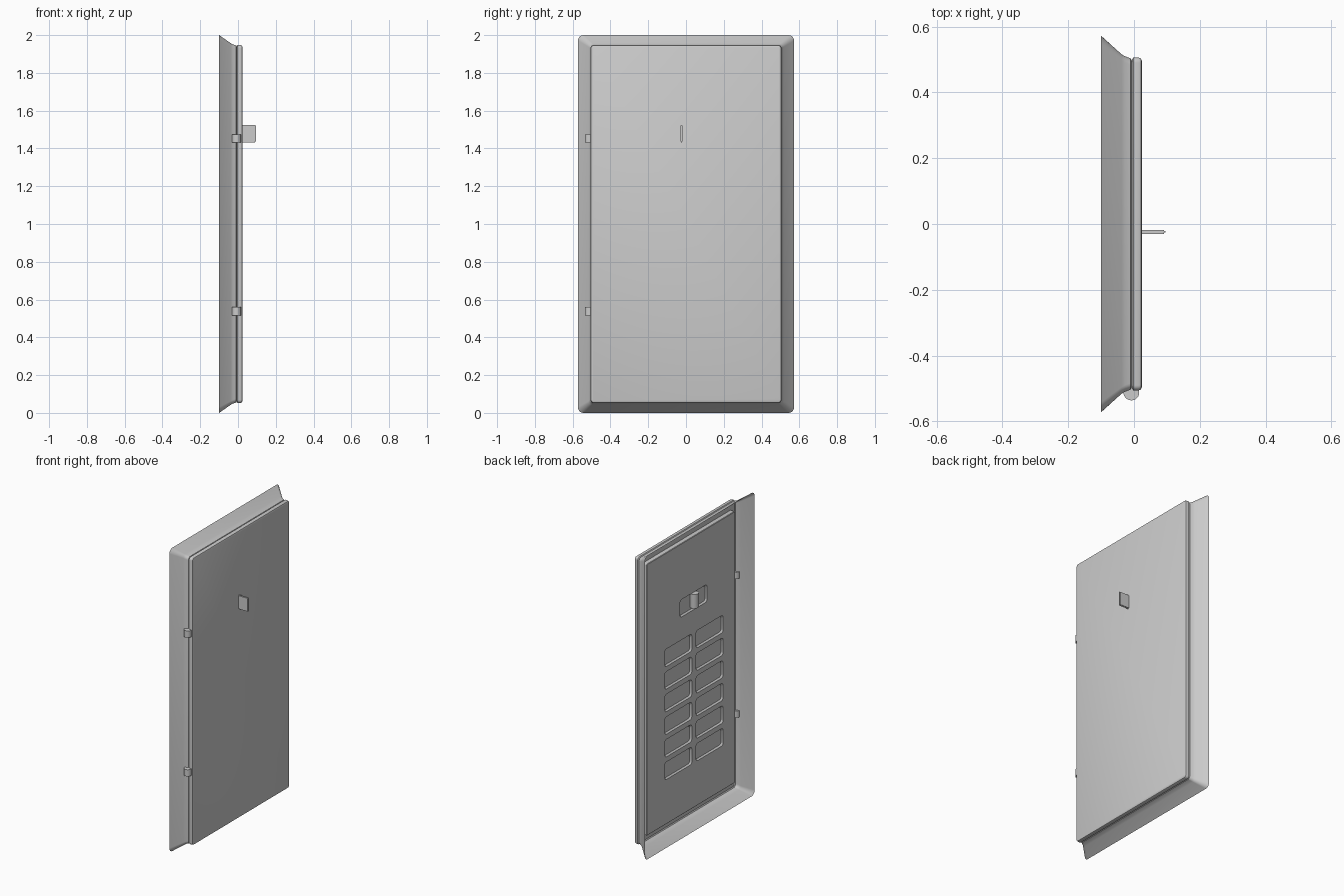
import bpy, bmesh, math
from mathutils import Vector

if "Cube" in bpy.data.objects:
    bpy.data.objects.remove(bpy.data.objects["Cube"])


def rounded_rect(x, hy, hz, r, cy=0.0, cz=1.0, n=5):
    """Rounded rectangle in the YZ plane."""
    pts = []
    for k, (sy, sz) in enumerate([(1, 1), (-1, 1), (-1, -1), (1, -1)]):
        for i in range(n + 1):
            a = math.pi / 2 * (k + i / n)
            pts.append(Vector((x, cy + sy * (hy - r) + r * math.cos(a),
                               cz + sz * (hz - r) + r * math.sin(a))))
    return pts


def loft(bm, rings, caps=True):
    loops = [[bm.verts.new(p) for p in ring] for ring in rings]
    for a, b in zip(loops, loops[1:]):
        for i in range(len(a)):
            j = (i + 1) % len(a)
            bm.faces.new((a[i], a[j], b[j], b[i]))
    if caps:
        bm.faces.new(loops[0][::-1])
        bm.faces.new(loops[-1])


def finish(bm, name, recalc=True):
    if recalc:
        bmesh.ops.recalc_face_normals(bm, faces=bm.faces)
    me = bpy.data.meshes.new(name)
    bm.to_mesh(me)
    bm.free()
    ob = bpy.data.objects.new(name, me)
    bpy.context.collection.objects.link(ob)
    bpy.ops.object.select_all(action='DESELECT')
    ob.select_set(True)
    bpy.context.view_layer.objects.active = ob
    bpy.ops.object.shade_smooth_by_angle(angle=math.radians(32))
    return ob


def cylinder(name, x, y, z0, z1, r):
    bm = bmesh.new()
    loft(bm, [[Vector((x + r * math.cos(t * math.tau / 24),
                       y + r * math.sin(t * math.tau / 24), z))
               for t in range(24)] for z in (z0, z1)])
    return finish(bm, name)


# flared sheet frame around the door: (x, half width, half height, corner radius)
bm = bmesh.new()
loft(bm, [rounded_rect(*p) for p in [
    (-0.10, 0.572, 1.0, 0.03),
    (-0.038, 0.516, 0.957, 0.02),
    (-0.028, 0.510, 0.951, 0.02),
    (-0.010, 0.503, 0.945, 0.02),
    (-0.006, 0.495, 0.938, 0.015)]], caps=False)
finish(bm, "frame")

# door leaf with rounded rim
bm = bmesh.new()
loft(bm, [rounded_rect(*p) for p in [
    (-0.006, 0.500, 0.941, 0.012),
    (-0.002, 0.506, 0.947, 0.016),
    (0.014, 0.506, 0.947, 0.016),
    (0.021, 0.503, 0.944, 0.014),
    (0.024, 0.496, 0.937, 0.010)]])
finish(bm, "door")

# raised liner on the back of the door
bm = bmesh.new()
loft(bm, [rounded_rect(x, h, z, 0.006) for x, h, z in [
    (-0.005, 0.46, 0.895), (-0.034, 0.46, 0.895), (-0.037, 0.457, 0.892)]])
liner = finish(bm, "door_liner")

# recesses in the liner: two columns of six, plus one behind the handle
MID = -0.03
spots = [(MID + s * 0.163, 0.457 + 0.149 * row) for s in (-1, 1) for row in range(6)]
spots.append((MID + 0.004, 1.468))
bm = bmesh.new()
for y, z in spots:
    loft(bm, [rounded_rect(x, 0.141 - d, 0.0575 - d, 0.018, y, z)
              for x, d in [(-0.05, 0.0), (-0.037, 0.0), (-0.027, 0.008)]])
cutter = finish(bm, "recess_cutter")
cutter.hide_render = True
cutter.hide_viewport = False
cutter.display_type = 'WIRE'
mod = liner.modifiers.new("recesses", 'BOOLEAN')
mod.operation = 'DIFFERENCE'
mod.solver = 'EXACT'
mod.object = cutter

# handle: pivot drum on the back and flat fin through the door
cylinder("handle_drum", -0.043, -0.026, 1.432, 1.525, 0.027)
bm = bmesh.new()
bmesh.ops.create_cube(bm, size=1)
for v in bm.verts:
    v.co = Vector((0.0275 + v.co.x * 0.135, -0.024 + v.co.y * 0.012,
                   1.4785 + v.co.z * 0.093))
bmesh.ops.bevel(bm, geom=bm.edges[:], offset=0.004, segments=2, affect='EDGES')
finish(bm, "handle_fin")

# hinge barrels
for i, z in enumerate((0.538, 1.453)):
    cylinder(f"hinge_{i + 1}", -0.008, -0.512, z - 0.022, z + 0.022, 0.024)
